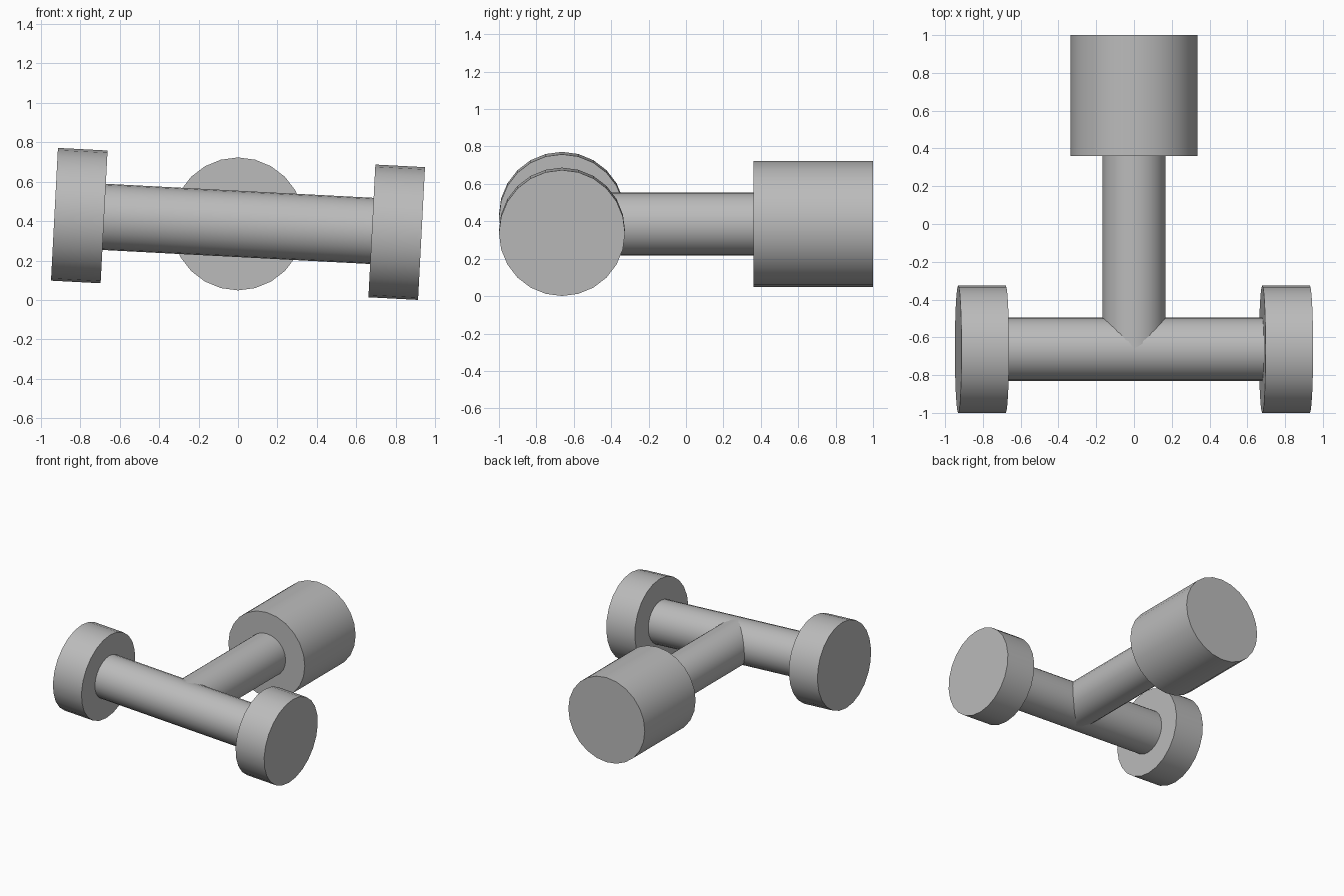
import bpy
import math
from mathutils import Matrix, Vector

cube = bpy.data.objects.get("Cube")
if cube:
    bpy.data.objects.remove(cube, do_unlink=True)

# Single flat colour
grey = bpy.data.materials.new("plain grey")
grey.use_nodes = True
colour = (0.5, 0.5, 0.5, 1)
grey.diffuse_color = colour
grey.node_tree.nodes["Principled BSDF"].inputs["Base Color"].default_value = colour

SIDES = 24
BAR_R, WHEEL_R = 0.168, 0.337
HUB = Vector((0, -0.663, 0.386))      # where stem and axle meet
TILT = Matrix.Rotation(math.radians(3), 3, 'Y')


def cylinder(name, start, end, radius):
    """Smooth-sided cylinder between two points."""
    axis = end - start
    bpy.ops.mesh.primitive_cylinder_add(
        vertices=SIDES, radius=radius, depth=axis.length,
        location=(start + end) / 2,
        rotation=axis.to_track_quat('Z', 'Y').to_euler())
    obj = bpy.context.object
    obj.name = name
    obj.data.materials.append(grey)
    bpy.ops.object.shade_smooth_by_angle(angle=math.radians(30))
    return obj


def on_axle(distance):
    """Point along the slightly tilted axle."""
    return HUB + TILT @ Vector((distance, 0, 0))


# Axle and its two wheels
cylinder("axle", on_axle(-0.68), on_axle(0.68), BAR_R)
for side, name in ((1, "left_wheel"), (-1, "right_wheel")):
    cylinder(name, on_axle(side * 0.68), on_axle(side * 0.932), WHEEL_R)

# Stem running back from the axle to the wide roller
stem_end = Vector((0, 0.36, HUB.z))
cylinder("stem", HUB, stem_end, BAR_R)
cylinder("rear_roller", stem_end, Vector((0, 1, HUB.z)), WHEEL_R)
